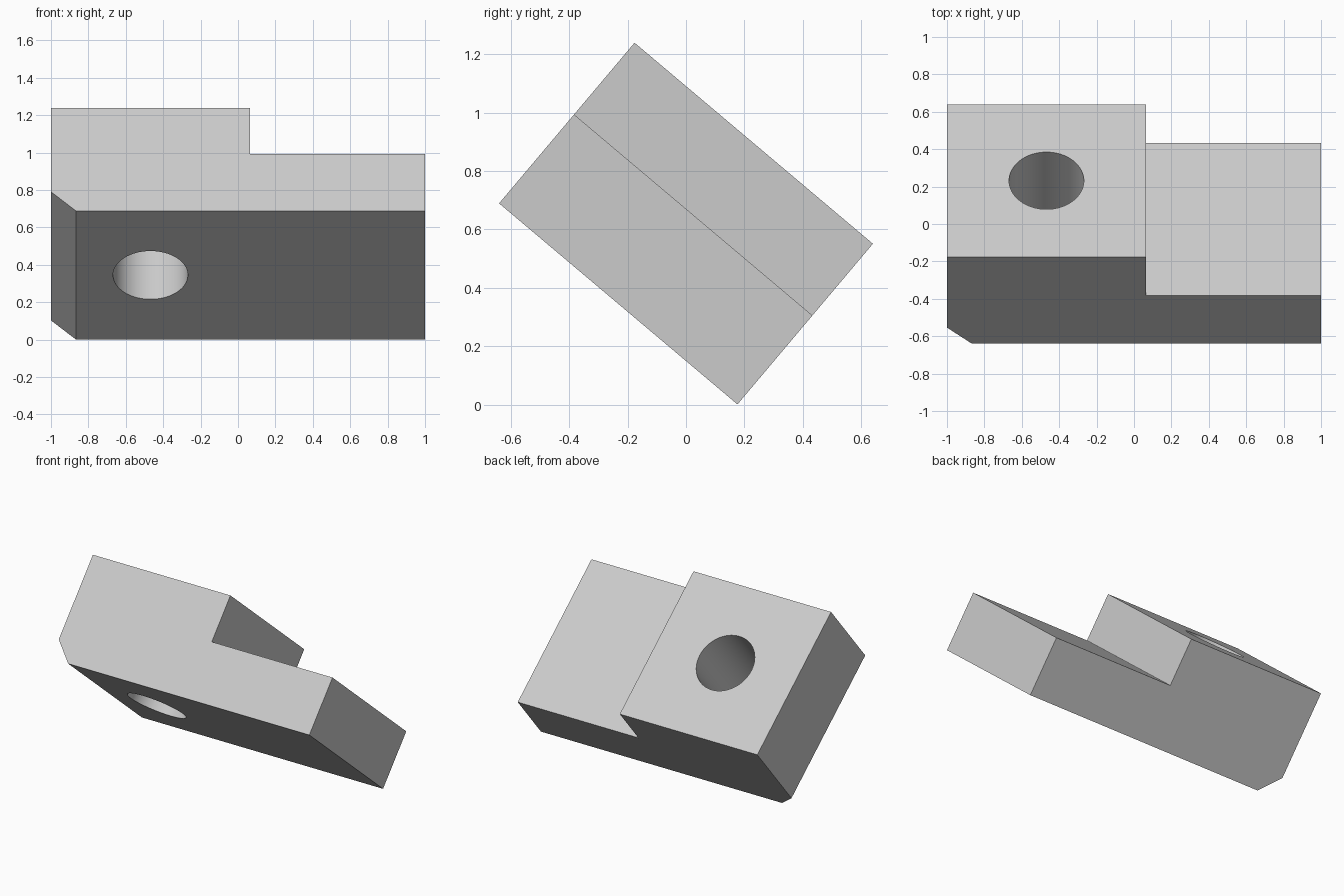
import bpy
import bmesh
import math
from mathutils import Matrix

default = bpy.data.objects.get("Cube")
if default:
    bpy.data.objects.remove(default, do_unlink=True)

# Block dimensions
WIDTH, DEPTH, HEIGHT = 2.0, 1.067, 0.719
STEP_X, STEP_HEIGHT = 0.065, 0.398
CHAMFER = 0.133
HOLE_X, HOLE_RADIUS = -0.468, 0.2
TILT = math.radians(-40.14)
CENTRE_Z = 0.62

grey = bpy.data.materials.new("light_grey")
grey.use_nodes = True
colour = (0.6, 0.6, 0.6, 1)
grey.diffuse_color = colour
grey.node_tree.nodes["Principled BSDF"].inputs["Base Color"].default_value = colour


def add_object(name, bm):
    """Turn a bmesh into a tilted grey object."""
    bmesh.ops.recalc_face_normals(bm, faces=bm.faces)
    mesh = bpy.data.meshes.new(name)
    bm.to_mesh(mesh)
    bm.free()
    mesh.materials.append(grey)
    obj = bpy.data.objects.new(name, mesh)
    obj.matrix_world = Matrix.Translation((0, 0, CENTRE_Z)) @ Matrix.Rotation(TILT, 4, "X")
    bpy.context.collection.objects.link(obj)
    return obj


# Stepped block: chamfered side profile extruded through its depth
left, right = -WIDTH / 2, WIDTH / 2
bottom, top = -HEIGHT / 2, HEIGHT / 2
step = bottom + STEP_HEIGHT
profile = [(left + CHAMFER, bottom), (right, bottom), (right, step),
           (STEP_X, step), (STEP_X, top), (left, top), (left, bottom + CHAMFER)]
bm = bmesh.new()
face = bm.faces.new([bm.verts.new((x, -DEPTH / 2, z)) for x, z in profile])
extruded = bmesh.ops.extrude_face_region(bm, geom=[face])["geom"]
bmesh.ops.translate(bm, vec=(0, DEPTH, 0),
                    verts=[v for v in extruded if isinstance(v, bmesh.types.BMVert)])
block = add_object("stepped_block", bm)

# Round hole through the thick end
bm = bmesh.new()
bmesh.ops.create_cone(bm, cap_ends=True, segments=64, radius1=HOLE_RADIUS,
                      radius2=HOLE_RADIUS, depth=HEIGHT * 1.5,
                      matrix=Matrix.Translation((HOLE_X, 0, 0)))
cutter = add_object("hole_cutter", bm)
cutter.hide_render = True

bpy.ops.object.select_all(action="DESELECT")
block.select_set(True)
bpy.context.view_layer.objects.active = block
cut = block.modifiers.new("hole", "BOOLEAN")
cut.operation = "DIFFERENCE"
cut.solver = "EXACT"
cut.object = cutter
bpy.ops.object.modifier_apply(modifier=cut.name)
bpy.data.objects.remove(cutter, do_unlink=True)
bpy.ops.object.shade_smooth_by_angle(angle=math.radians(30))
